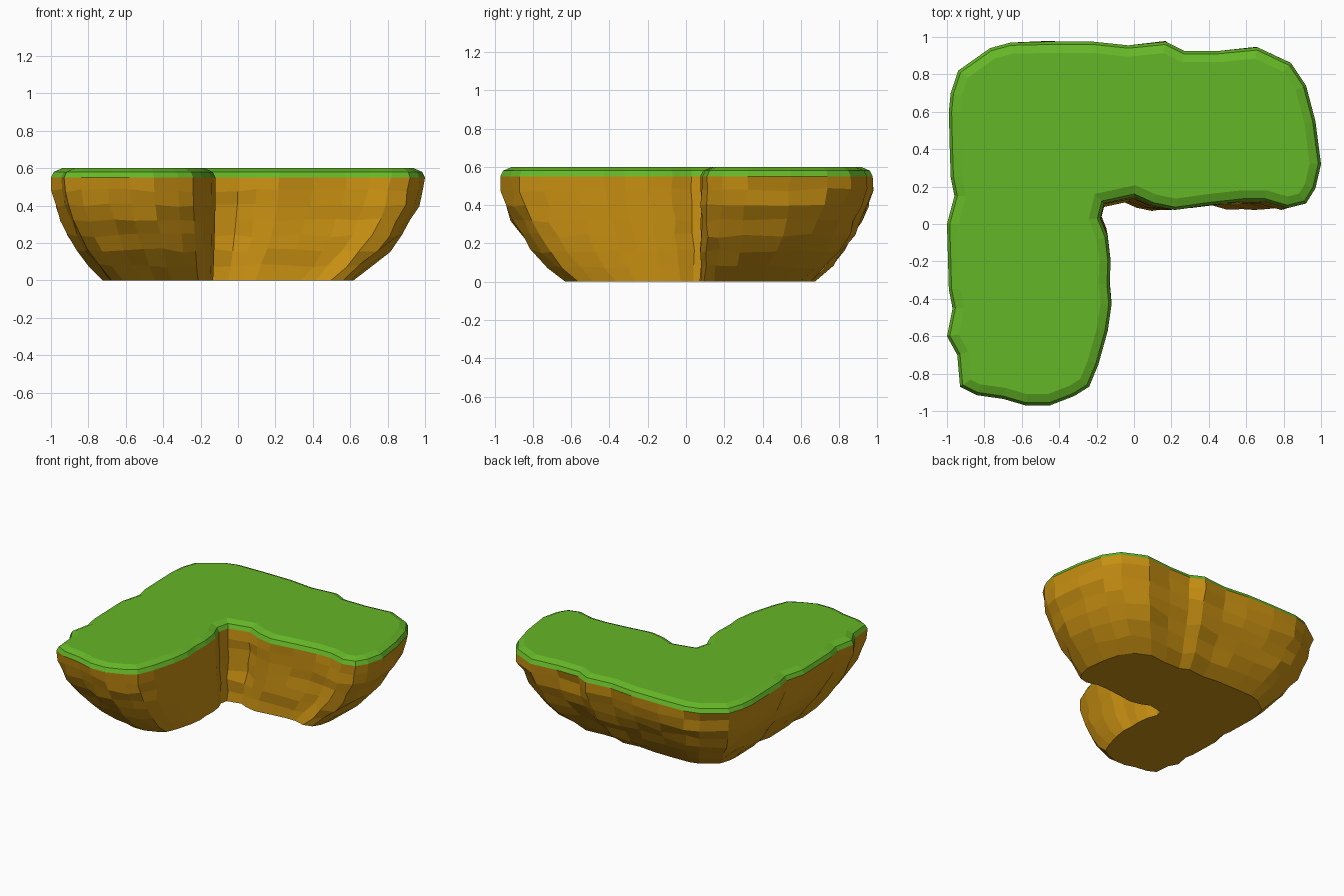
import bpy
import random
from mathutils import Vector

random.seed(4)
default_cube = bpy.data.objects.get("Cube")
if default_cube:
    bpy.data.objects.remove(default_cube, do_unlink=True)


def make_material(name, colour):
    material = bpy.data.materials.new(name)
    material.use_nodes = True
    rgba = (*colour, 1)
    material.diffuse_color = rgba
    material.node_tree.nodes["Principled BSDF"].inputs["Base Color"].default_value = rgba
    return material


grass_green = make_material("grass green", (0.13, 0.47, 0.02))
earth_brown = make_material("earth brown", (0.58, 0.28, 0.006))

# Ragged L-shaped rim, clockwise from the back left corner
rim = [Vector(point) for point in (
    (-.94, .82), (-.77, .94), (-.66, .97), (-.45, .975), (-.22, .975), (-.03, .955),
    (.17, .975), (.27, .925), (.45, .925), (.66, .945), (.84, .86), (.92, .74),
    (.97, .55), (1, .32), (.97, .19), (.92, .11), (.82, .085), (.7, .12),
    (.58, .12), (.4, .1), (.22, .075), (.1, .1), (0, .145), (-.16, .11),
    (-.18, .03), (-.14, -.07), (-.125, -.2), (-.13, -.32), (-.12, -.43), (-.14, -.57),
    (-.19, -.75), (-.24, -.87), (-.32, -.92), (-.45, -.97), (-.58, -.97), (-.7, -.935),
    (-.84, -.915), (-.93, -.87), (-.945, -.7), (-1, -.6), (-.97, -.45), (-.99, -.35),
    (-1, 0), (-.96, .15), (-.98, .25), (-.985, .4), (-.99, .6), (-.98, .7))]
count = len(rim)
inner_corner = Vector((-.16, .06))


def inset_ring(distance, height):
    """Move every rim point inwards along the mean normal of its two edges."""
    ring = []
    for i, point in enumerate(rim):
        before = (point - rim[i - 1]).normalized()
        after = (rim[(i + 1) % count] - point).normalized()
        along = (before + after).normalized()
        inward = Vector((along.y, -along.x))
        spot = point + inward * distance / max(along.dot(after), .6)
        ring.append((spot.x, spot.y, height))
    return ring


def tapered_ring(scale, height, rough):
    """Shrink the rim towards the inner corner, with a rough stony surface."""
    ring = []
    for point in rim:
        factor = scale + random.uniform(-rough, rough)
        spot = inner_corner + (point - inner_corner) * factor
        spot.y += random.uniform(-rough, rough)
        ring.append((spot.x, spot.y, height + random.uniform(-rough, rough)))
    return ring


def loft(name, rings, material, cap_bottom, cap_top):
    """Join rings listed from bottom to top; the rim runs clockwise."""
    vertices = [vertex for ring in rings for vertex in ring]
    faces = []
    for level in range(len(rings) - 1):
        low, high = level * count, (level + 1) * count
        for i in range(count):
            j = (i + 1) % count
            faces.append((low + j, low + i, high + i, high + j))
    if cap_bottom:
        faces.append(tuple(range(count)))
    if cap_top:
        faces.append(tuple(reversed(range(len(vertices) - count, len(vertices)))))
    mesh = bpy.data.meshes.new(name)
    mesh.from_pydata(vertices, [], faces)
    mesh.materials.append(material)
    mesh.update()
    part = bpy.data.objects.new(name, mesh)
    bpy.context.collection.objects.link(part)
    return part


# Earth body: rounded outer flanks, upright walls around the inner corner
taper = ((.67, 0), (.755, .08), (.83, .16), (.89, .24), (.935, .32), (.97, .4), (.99, .48))
body_rings = [tapered_ring(scale, height, .011 if height else 0) for scale, height in taper]
body_rings.append(inset_ring(0, .55))
loft("earth_body", body_rings, earth_brown, True, False)

# Grass cap with a soft two-step bevel
cap_rings = [inset_ring(0, .55), inset_ring(.015, .58), inset_ring(.06, .6)]
loft("grass_cap", cap_rings, grass_green, False, True)
